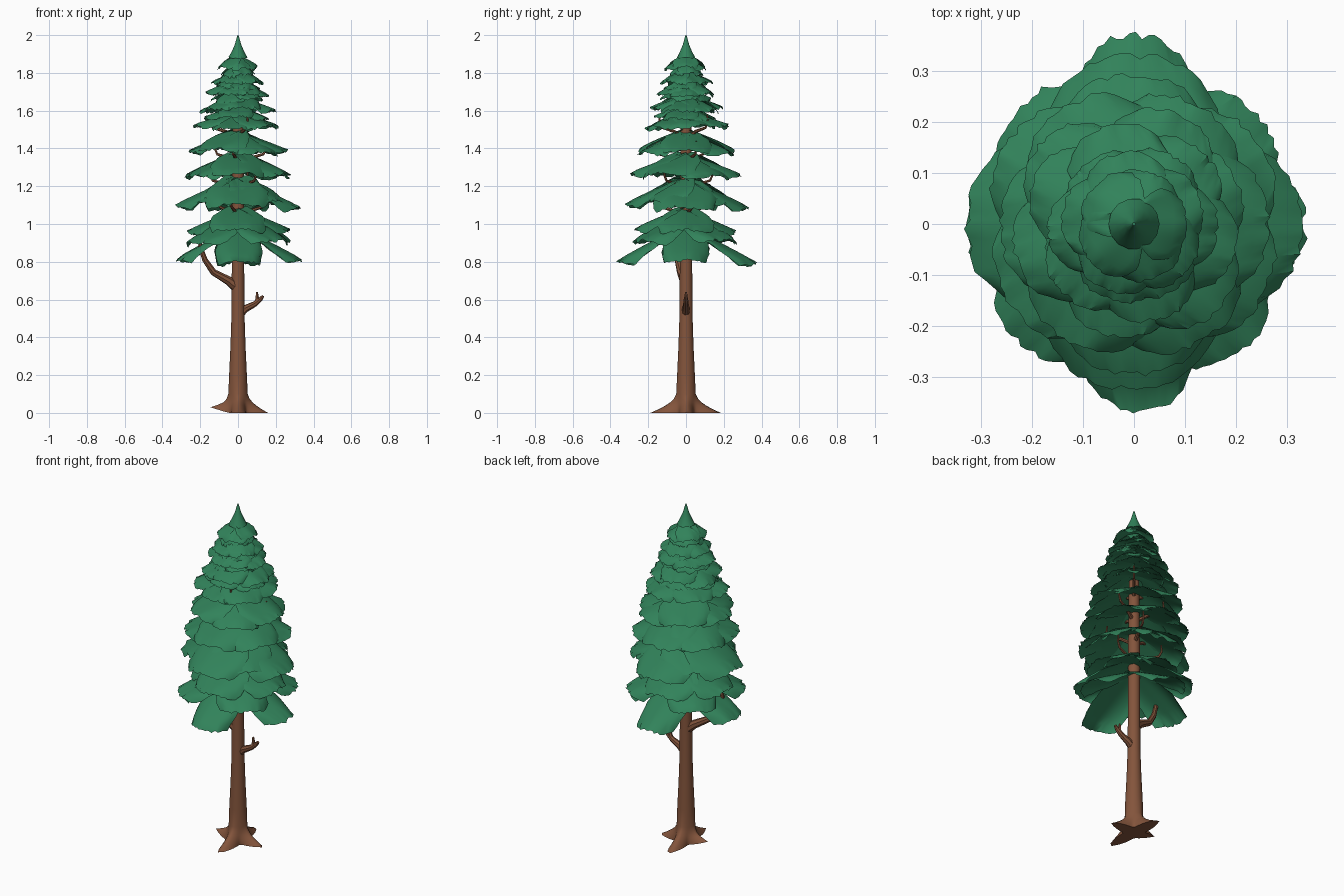
import bpy, bmesh, math, random
from mathutils import Vector, Matrix

random.seed(7)
if "Cube" in bpy.data.objects:
    bpy.data.objects.remove(bpy.data.objects["Cube"])


def material(name, rgb):
    m = bpy.data.materials.new(name)
    m.use_nodes = True
    m.diffuse_color = (*rgb, 1)
    for n in m.node_tree.nodes:
        if n.type == 'BSDF_PRINCIPLED':
            n.inputs["Base Color"].default_value = (*rgb, 1)
            n.inputs["Roughness"].default_value = 0.9
    return m


BARK = material("bark brown", (0.23, 0.09, 0.045))
NEEDLES = material("needle green", (0.031, 0.225, 0.103))


def finish(name, bm, mat, angle=40):
    bmesh.ops.recalc_face_normals(bm, faces=bm.faces)
    me = bpy.data.meshes.new(name)
    bm.to_mesh(me)
    bm.free()
    me.materials.append(mat)
    ob = bpy.data.objects.new(name, me)
    bpy.context.collection.objects.link(ob)
    bpy.ops.object.select_all(action='DESELECT')
    ob.select_set(True)
    bpy.context.view_layer.objects.active = ob
    bpy.ops.object.shade_smooth_by_angle(angle=math.radians(angle))


def skin_rings(bm, rings):
    """Join rings of points into a closed, capped skin."""
    rings = [[bm.verts.new(p) for p in ring] for ring in rings]
    n = len(rings[0])
    for r0, r1 in zip(rings, rings[1:]):
        for k in range(n):
            j = (k + 1) % n
            bm.faces.new((r0[k], r0[j], r1[j], r1[k]))
    bm.faces.new(rings[0])
    bm.faces.new(rings[-1])


def tube(bm, points, sides=8):
    """Sweep a round section along (x, y, z, radius) points."""
    pts = [Vector(p[:3]) for p in points]
    rings = []
    for i, p in enumerate(points):
        d = (pts[min(i + 1, len(pts) - 1)] - pts[max(i - 1, 0)]).normalized()
        side = d.cross(Vector((.31, .95, 0))).normalized()
        up = side.cross(d)
        rings.append([pts[i] + p[3] * (side * math.cos(a) + up * math.sin(a))
                      for a in (math.tau * k / sides for k in range(sides))])
    skin_rings(bm, rings)


# Trunk and roots: one skin whose foot spreads into four pointed toes
toes = [(180, .145, .03), (95, .2, 0), (2, .168, 0), (-88, .2, 0)]
profile = [(0, .06), (.012, .061), (.025, .06), (.04, .058), (.055, .055), (.075, .052),
           (.1, .05), (.2, .047), (.35, .04), (.5, .035), (.75, .033), (1.1, .032), (1.56, .028)]
sides = 48
rings = []
for z, r in profile:
    ring = []
    for k in range(sides):
        a = math.tau * k / sides
        reach, lift = 0, 0
        for deg, length, rise in toes:
            off = abs((a - math.radians(deg) + math.pi) % math.tau - math.pi)
            lobe = max(0, 1 - off / .75) ** 1.7
            reach += (length - .06) * lobe * max(0, 1 - z / .12) ** 2.4
            lift += rise * lobe * max(0, 1 - z / .06)
        ring.append(Vector(((r + reach) * math.cos(a), (r + reach) * math.sin(a), z + lift)))
    rings.append(ring)
bm = bmesh.new()
skin_rings(bm, rings)
finish("trunk_and_roots", bm, BARK, 60)

# Long dead branch reaching into the foliage
bm = bmesh.new()
tube(bm, [(0, 0, .66, .03), (-.05, -.01, .70, .024), (-.13, -.03, .745, .018),
          (-.175, -.045, .81, .015), (-.2, -.055, .88, .012), (-.2, -.06, .93, .006)])
finish("long_branch", bm, BARK)

# Short forked stub
bm = bmesh.new()
tube(bm, [(0, 0, .515, .024), (.04, 0, .552, .02), (.09, 0, .577, .015), (.12, 0, .602, .012),
          (.133, 0, .62, .007)])
tube(bm, [(.09, 0, .577, .012), (.103, 0, .6, .011), (.1, 0, .64, .005)], 6)
finish("stub_branch", bm, BARK)


def frond(bm, angle, z_root, z_tip, length, half_width):
    """One drooping rounded fan of needles with a ragged rim."""
    nu, nv = 9, 19
    turn = Matrix.Rotation(angle, 3, 'Z')
    drop = z_root - z_tip
    phase = random.random() * 6
    grid = []
    for i in range(nu):
        t = i / (nu - 1)
        row = []
        for j in range(nv):
            s = 2 * j / (nv - 1) - 1
            x = t * length * (1 - .1 * s * s - .14 * s ** 4)
            y = s * half_width * math.sin(math.pi * (.13 + .52 * t))
            z = z_root - drop * (.85 * t + .15 * t * t) - half_width * .13 * s * s * t
            z += .004 * math.sin(5 * s + phase) * t
            if i == nu - 1:
                x *= 1 + random.uniform(-.035, .01)
                z += random.uniform(-.01, .003)
            elif j in (0, nv - 1):
                y *= 1 + random.uniform(-.05, .05)
                z -= random.uniform(0, .008)
            row.append(bm.verts.new(turn @ Vector((x, y, z))))
        grid.append(row)
    return [bm.faces.new((grid[i][j], grid[i + 1][j], grid[i + 1][j + 1], grid[i][j + 1]))
            for i in range(nu - 1) for j in range(nv - 1)]


# Foliage tiers: root height, tip height, reach, frond count, first angle, half width
tiers = [
    (.99, .82, .337, 2, 0, .125),
    (.99, .80, .37, 2, 90, .125),
    (1.04, .915, .325, 4, 43, .14),
    (1.08, .965, .27, 4, 0, .15),
    (1.25, 1.10, .33, 4, 0, .17),
    (1.24, 1.115, .275, 4, 45, .165),
    (1.37, 1.26, .295, 6, 30, .15),
    (1.49, 1.39, .265, 6, 0, .14),
    (1.59, 1.52, .235, 6, 15, .115),
    (1.625, 1.565, .17, 5, 50, .095),
    (1.68, 1.61, .205, 6, 40, .1),
    (1.72, 1.655, .14, 5, 20, .085),
    (1.76, 1.69, .16, 6, 5, .085),
    (1.78, 1.725, .115, 5, 60, .075),
    (1.82, 1.76, .135, 5, 30, .08),
    (1.85, 1.795, .09, 5, 10, .06),
    (1.89, 1.83, .11, 5, 0, .07),
]
for n, (z0, z1, reach, count, first, half) in enumerate(tiers, 1):
    bm = bmesh.new()
    wild = .015 if n < 9 else .07
    faces = []
    for k in range(count):
        a = math.radians(first) + math.tau * k / count + random.uniform(-wild, wild) * 2
        lift = random.uniform(-.012, .012)
        faces += frond(bm, a, z0 + lift, z1 + lift, reach * (1 + random.uniform(-wild, wild)), half)
    bmesh.ops.solidify(bm, geom=faces, thickness=.008)
    finish(f"foliage_tier_{n}", bm, NEEDLES)

# Crown tip: a small cone with a ragged, flared skirt
sides = 14
rings = []
for z, r in [(2, .003), (1.95, .017), (1.91, .034), (1.885, .05)]:
    rag = .01 if z < 1.9 else 0
    rings.append([Vector((r * math.cos(a), r * math.sin(a), z - random.uniform(0, rag)))
                  for a in (math.tau * k / sides for k in range(sides))])
bm = bmesh.new()
skin_rings(bm, rings)
finish("crown_tip", bm, NEEDLES)

# Inner boughs: thin limbs that leave the trunk and turn up into the fronds
bm = bmesh.new()
for z, reach, first in [(1.06, .15, 15), (1.2, .15, 70), (1.34, .16, 20), (1.48, .15, 50)]:
    for k in range(3):
        a = math.radians(first) + math.tau * k / 3
        path = [(0, -.03, .012), (.45, .01, .009), (.9, .03, .007), (1, .06, .006), (.98, .1, .004)]
        tube(bm, [(math.cos(a) * reach * f, math.sin(a) * reach * f, z + h, r)
                  for f, h, r in path], 6)
finish("inner_boughs", bm, BARK)
